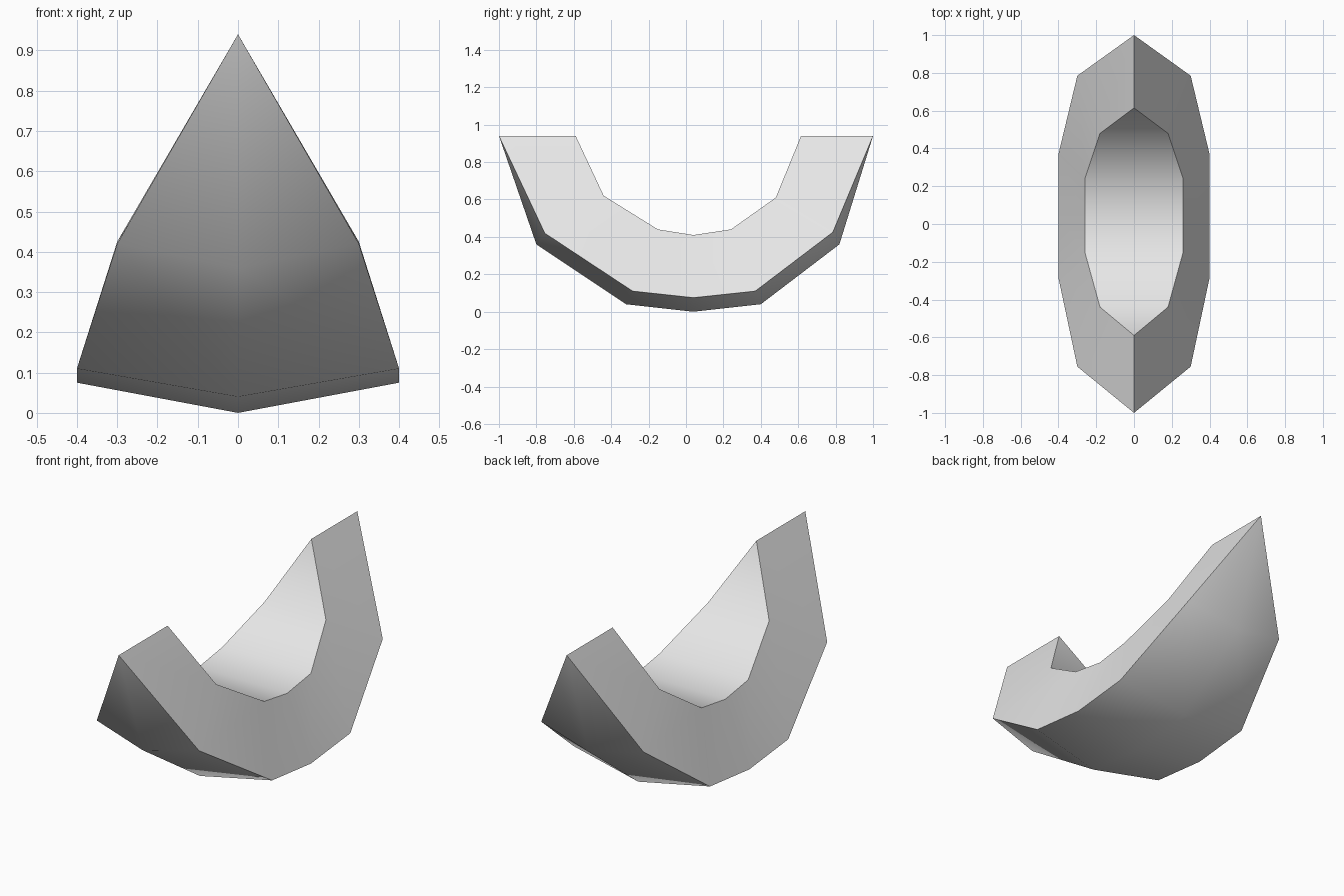
import bpy
import bmesh
import math

cube = bpy.data.objects.get("Cube")
if cube:
    bpy.data.objects.remove(cube, do_unlink=True)

# One plain grey material
grey = bpy.data.materials.new("light grey")
grey.use_nodes = True
grey.diffuse_color = (0.8, 0.8, 0.8, 1)
grey.node_tree.nodes["Principled BSDF"].inputs["Base Color"].default_value = (0.8, 0.8, 0.8, 1)

# Profiles from front tip to back tip: (y, z) of keel, (x, y, z) of rim and inner edge
keel = [(-1, .94), (-.80, .36), (-.32, .04), (.04, 0), (.40, .04), (.82, .36), (1, .94)]
rim = [(0, -1, .94), (.3, -.755, .42), (.4, -.285, .11), (.4, .04, .075),
       (.4, .37, .11), (.3, .785, .425), (0, 1, .94)]
inner = [(0, -.59, .94), (.18, -.44, .62), (.26, -.15, .44), (.26, .04, .41),
         (.26, .24, .44), (.18, .48, .61), (0, .615, .94)]


def mirrored(p):
    return (-p[0], p[1], p[2])


# Five-sided cross-sections, bridged into a crescent that closes at both tips
bm = bmesh.new()
rings = []
for (ky, kz), r, i in zip(keel, rim, inner):
    section = [(0, ky, kz), r, i, mirrored(i), mirrored(r)]
    rings.append([bm.verts.new(p) for p in section])
for a, b in zip(rings, rings[1:]):
    for n in range(len(a)):
        m = (n + 1) % len(a)
        bm.faces.new((a[n], a[m], b[m], b[n]))
bmesh.ops.remove_doubles(bm, verts=bm.verts, dist=0.001)
bmesh.ops.recalc_face_normals(bm, faces=bm.faces)

mesh = bpy.data.meshes.new("crescent_shell")
bm.to_mesh(mesh)
bm.free()
mesh.materials.append(grey)
shell = bpy.data.objects.new("crescent_shell", mesh)
bpy.context.collection.objects.link(shell)

# Smooth along the curve, crisp at the rims
bpy.ops.object.select_all(action="DESELECT")
shell.select_set(True)
bpy.context.view_layer.objects.active = shell
bpy.ops.object.shade_smooth_by_angle(angle=math.radians(46))
